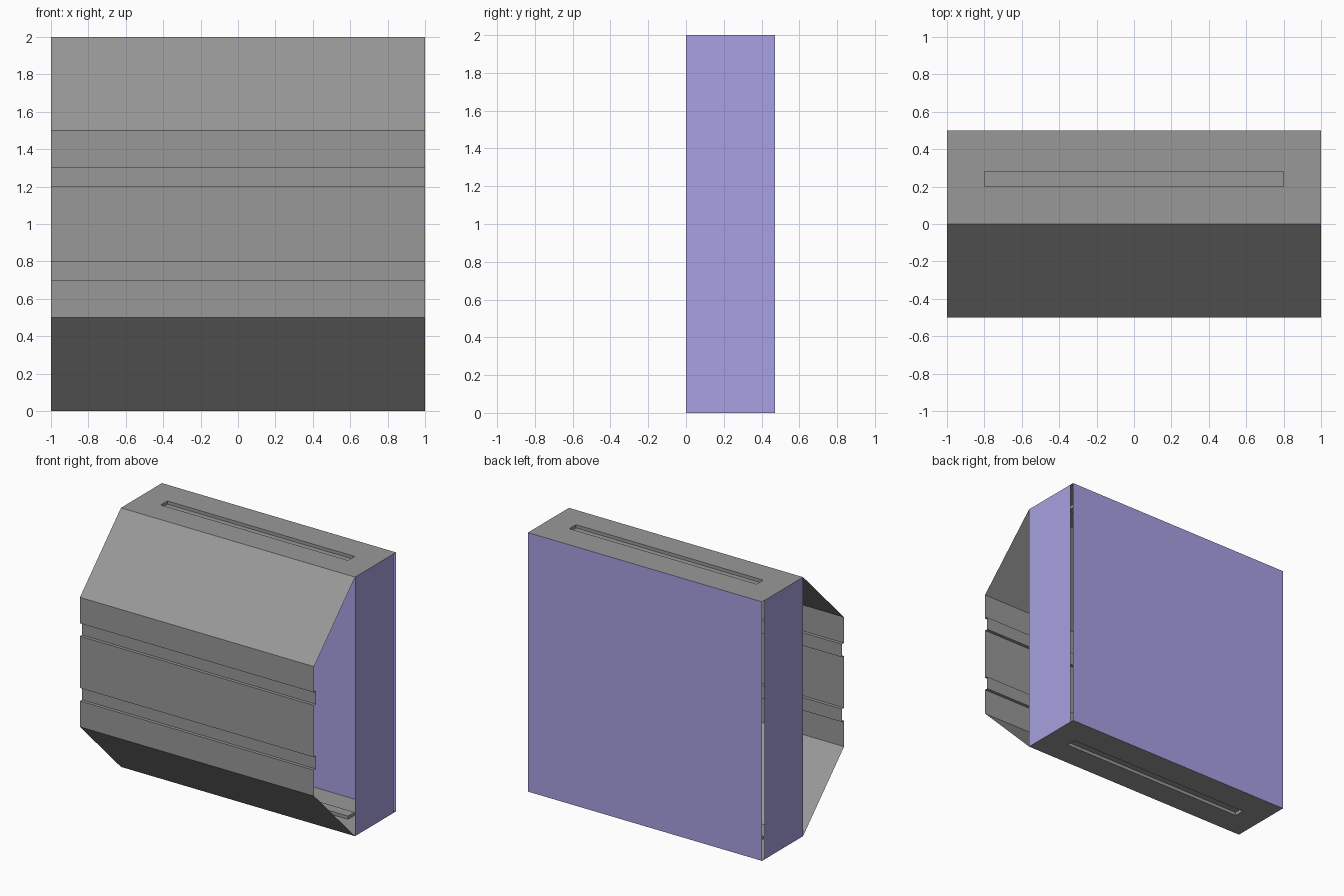
import bpy
import bmesh

cube = bpy.data.objects.get("Cube")
if cube:
    bpy.data.objects.remove(cube)


def material(name, colour):
    mat = bpy.data.materials.new(name)
    mat.use_nodes = True
    mat.diffuse_color = (*colour, 1)
    mat.node_tree.nodes["Principled BSDF"].inputs["Base Color"].default_value = (*colour, 1)
    return mat


grey = material("mid grey", (0.318, 0.318, 0.318))
lilac = material("lilac", (0.39, 0.355, 0.76))


def add_object(name, bm, mat):
    mesh = bpy.data.meshes.new(name)
    bm.to_mesh(mesh)
    bm.free()
    mesh.materials.append(mat)
    obj = bpy.data.objects.new(name, mesh)
    bpy.context.collection.objects.link(obj)
    return obj


def panel(name, corners):
    bm = bmesh.new()
    bm.faces.new([bm.verts.new(c) for c in corners])
    return add_object(name, bm, lilac)


DEPTH = 0.025
SLOT = (0.2, 0.28)
FRONT = -0.5

# Shell profile (y, z): floor, lower slope, grooved front, upper slope, roof
half = [(0.5, 0), (SLOT[1], 0), (SLOT[0], 0), (0, 0), (FRONT, 0.5),
        (FRONT, 0.7), (FRONT + DEPTH, 0.7), (FRONT + DEPTH, 0.8), (FRONT, 0.8)]
profile = half + [(y, 2 - z) for y, z in reversed(half)]
columns = (-1, -0.8, 0.8, 1)

bm = bmesh.new()
rows = [[bm.verts.new((x, y, z)) for x in columns] for y, z in profile]
for low, high in zip(rows, rows[1:]):
    for j in range(len(columns) - 1):
        bm.faces.new((low[j], low[j + 1], high[j + 1], high[j]))
bm.normal_update()

# Long shallow slots sunk into floor and roof
slots = []
for f in bm.faces:
    c = f.calc_center_median()
    if abs(f.normal.z) > 0.9 and abs(c.x) < 0.1 and SLOT[0] < c.y < SLOT[1]:
        slots.append(f)
for f in bmesh.ops.extrude_discrete_faces(bm, faces=slots)["faces"]:
    shift = DEPTH if f.calc_center_median().z < 1 else -DEPTH
    bmesh.ops.translate(bm, verts=list(f.verts), vec=(0, 0, shift))
add_object("shell", bm, grey)

# Back panel, and side panels that stop just short of it
panel("back_panel", [(1, 0.5, 0), (-1, 0.5, 0), (-1, 0.5, 2), (1, 0.5, 2)])
for name, x in (("left_side_panel", 1), ("right_side_panel", -1)):
    near, far = (0, 0.47) if x > 0 else (0.47, 0)
    panel(name, [(x, near, 0), (x, far, 0), (x, far, 2), (x, near, 2)])
